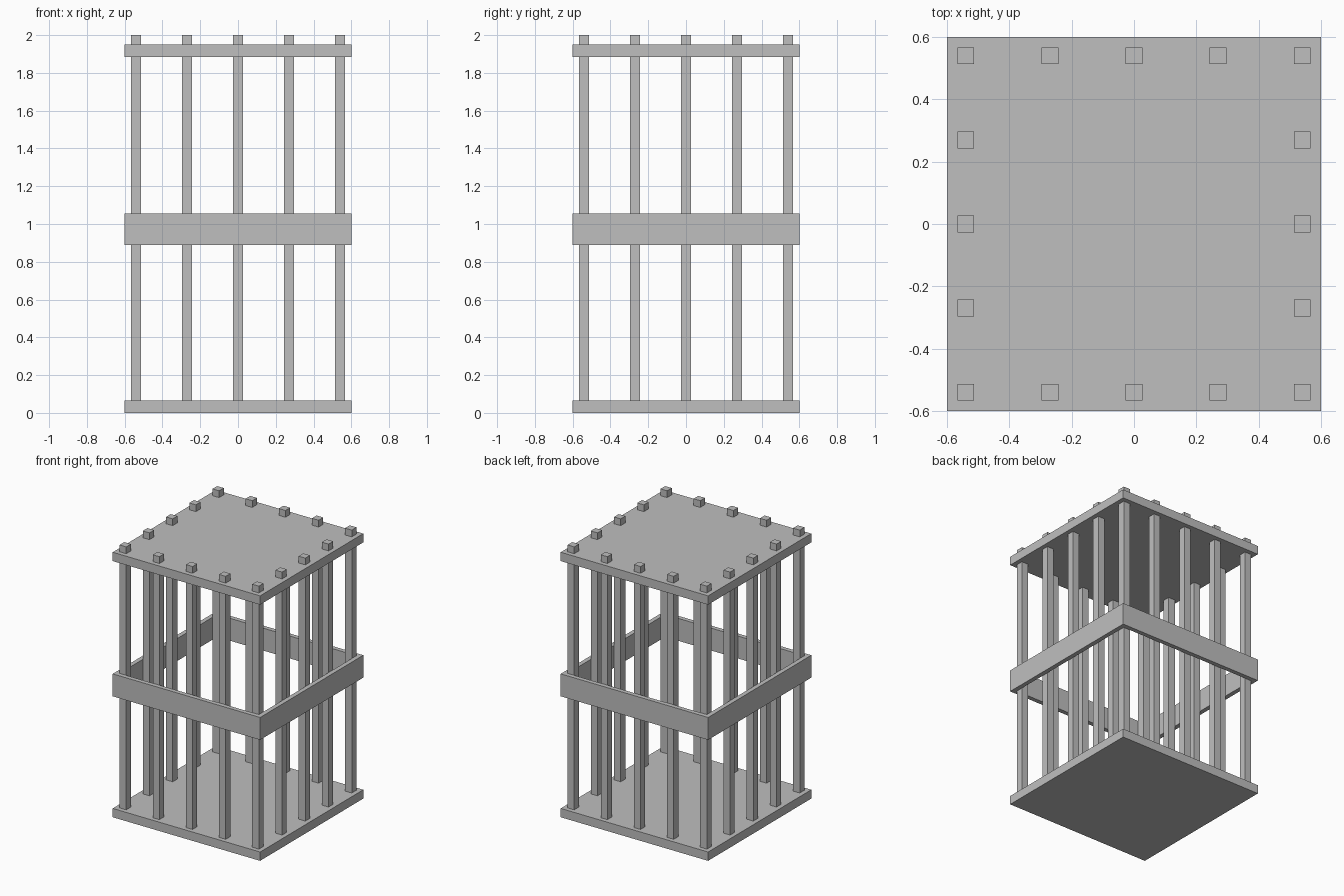
import bpy
import bmesh

cube = bpy.data.objects.get("Cube")
if cube:
    bpy.data.objects.remove(cube, do_unlink=True)

# Overall dimensions
HALF = 0.6
HEIGHT = 2.0
SLAB = 0.065
BAR = 0.054
PITCH = 0.27
BAND_WALL = 0.033

# Single plain grey
grey = bpy.data.materials.new("plain_grey")
grey.use_nodes = True
colour = (0.52, 0.52, 0.52, 1)
grey.diffuse_color = colour
grey.node_tree.nodes["Principled BSDF"].inputs["Base Color"].default_value = colour


def finish(name, bm):
    """Turn a bmesh into a named, coloured object."""
    bmesh.ops.recalc_face_normals(bm, faces=bm.faces)
    mesh = bpy.data.meshes.new(name)
    bm.to_mesh(mesh)
    bm.free()
    mesh.materials.append(grey)
    obj = bpy.data.objects.new(name, mesh)
    bpy.context.collection.objects.link(obj)
    return obj


def box(name, x, y, width, z0, z1):
    """Square upright block between two heights."""
    bm = bmesh.new()
    bmesh.ops.create_cube(bm, size=1)
    bmesh.ops.scale(bm, vec=(width, width, z1 - z0), verts=bm.verts)
    bmesh.ops.translate(bm, vec=(x, y, (z0 + z1) / 2), verts=bm.verts)
    return finish(name, bm)


def square_band(name, outer, wall, z0, z1):
    """Open square ring with a thin wall."""
    bm = bmesh.new()
    corners = [(-1, -1), (1, -1), (1, 1), (-1, 1)]
    loops = [[bm.verts.new((sx * r, sy * r, z)) for sx, sy in corners]
             for r, z in ((outer, z0), (outer, z1),
                          (outer - wall, z1), (outer - wall, z0))]
    for a, b in zip(loops, loops[1:] + loops[:1]):
        for i in range(4):
            j = (i + 1) % 4
            bm.faces.new((a[i], a[j], b[j], b[i]))
    return finish(name, bm)


# Floor and roof slabs
box("floor_slab", 0, 0, 2 * HALF, 0, SLAB)
box("roof_slab", 0, 0, 2 * HALF, 1.885, 1.885 + SLAB)

# Middle band around the bars
square_band("middle_band", HALF, BAND_WALL, 0.89, 1.055)

# Bars around the perimeter, poking out through the roof
steps = range(-2, 3)
for i in steps:
    for j in steps:
        if max(abs(i), abs(j)) == 2:
            box("bar", i * PITCH, j * PITCH, BAR, SLAB / 2, HEIGHT)
